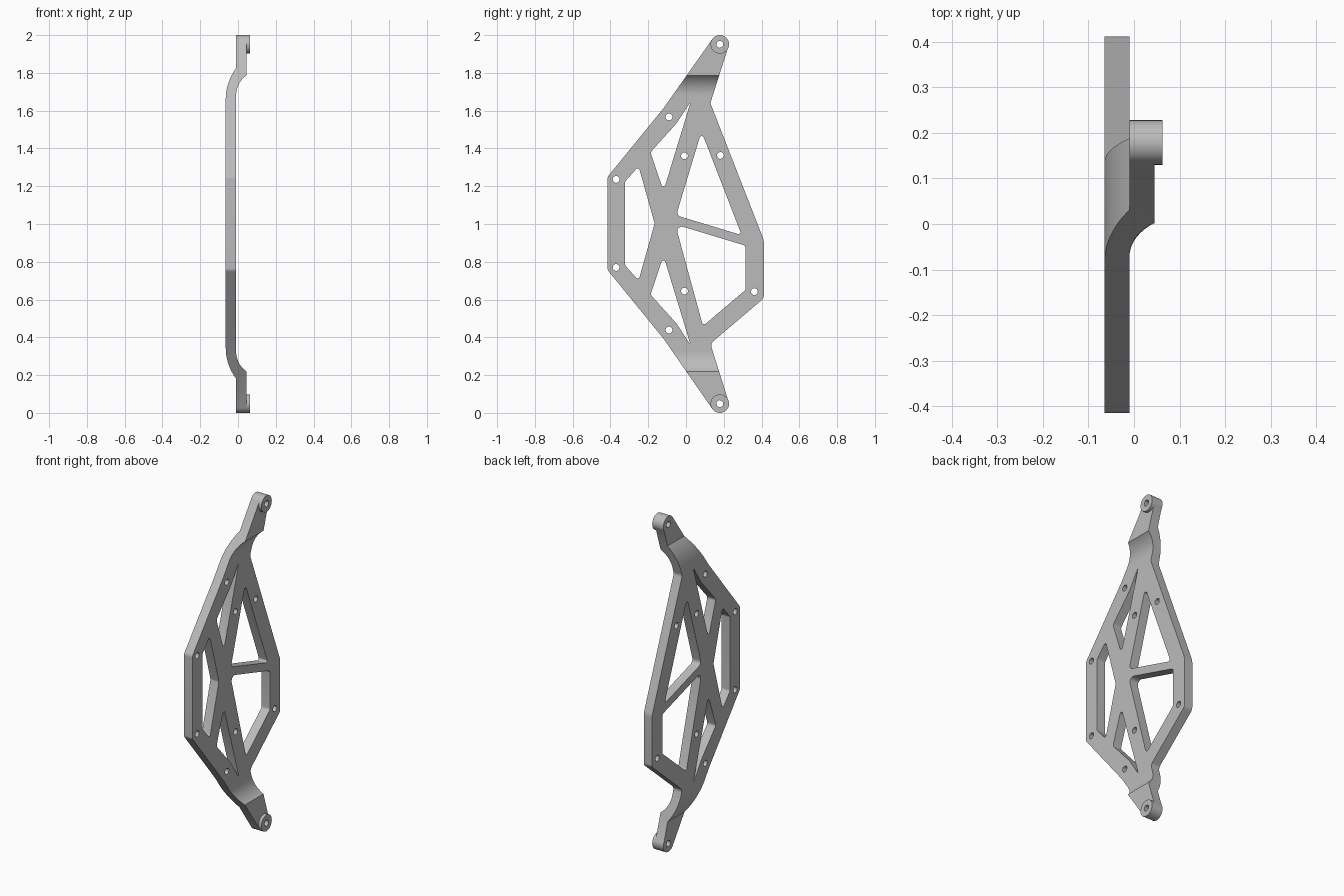
import bpy, bmesh, math
from mathutils import Vector

if "Cube" in bpy.data.objects:
    bpy.data.objects.remove(bpy.data.objects["Cube"], do_unlink=True)

MID = 1.003          # height of the mirror line of the back half
BOSS_Y, BOSS_R = 0.179, 0.049
BOSS_Z = (BOSS_R, 2 - BOSS_R)

grey = bpy.data.materials.new("satin grey")
grey.use_nodes = True
COLOUR = (0.5, 0.5, 0.5, 1)
grey.diffuse_color = COLOUR
grey.node_tree.nodes["Principled BSDF"].inputs["Base Color"].default_value = COLOUR


def rounded(points, radius):
    """Round each corner of a polygon; a third value overrides the radius."""
    out = []
    for i, p in enumerate(points):
        r = p[2] if len(p) > 2 else radius
        c = Vector(p[:2])
        a = Vector(points[i - 1][:2]) - c
        b = Vector(points[(i + 1) % len(points)][:2]) - c
        half = a.angle(b) / 2
        if r == 0 or half > 1.5:
            out.append(c)
            continue
        t = min(r / math.tan(half), 0.45 * a.length, 0.45 * b.length)
        r = t * math.tan(half)
        a.normalize()
        b.normalize()
        mid = (a + b).normalized()
        centre = c + mid * (r / math.sin(half))
        start, end = c + a * t - centre, c + b * t - centre
        sweep = start.angle_signed(end)
        for k in range(7):
            ang = -sweep * k / 6
            out.append(centre + Vector((start.x * math.cos(ang) - start.y * math.sin(ang),
                                        start.x * math.sin(ang) + start.y * math.cos(ang))))
    return out


def circle(y, z, r, n=40):
    return [(y + r * math.cos(math.tau * k / n), z + r * math.sin(math.tau * k / n)) for k in range(n)]


def flip(points):
    return [(p[0], 2 * MID - p[1], *p[2:]) for p in reversed(points)]


def prisms(name, shapes, lo, hi, axis="X"):
    """Extrude closed outlines between lo and hi along an axis."""
    bm = bmesh.new()
    for shape in shapes:
        def place(d):
            return [bm.verts.new((d, p[0], p[1]) if axis == "X" else (p[0], d, p[1])) for p in shape]
        low, high = place(lo), place(hi)
        bm.faces.new(low)
        bm.faces.new(high)
        for i in range(len(low)):
            bm.faces.new((low[i - 1], low[i], high[i], high[i - 1]))
    bmesh.ops.recalc_face_normals(bm, faces=bm.faces)
    mesh = bpy.data.meshes.new(name)
    bm.to_mesh(mesh)
    bm.free()
    ob = bpy.data.objects.new(name, mesh)
    bpy.context.collection.objects.link(ob)
    mesh.materials.append(grey)
    return ob


def combine(target, tool, operation):
    mod = target.modifiers.new(operation, "BOOLEAN")
    mod.operation, mod.solver, mod.object = operation, "EXACT", tool
    bpy.context.view_layer.objects.active = target
    bpy.ops.object.modifier_apply(modifier=mod.name)
    bpy.data.objects.remove(tool, do_unlink=True)


def bend(x, z0, z1, step=0.055, n=14):
    """Arc that leaves the flat plate smoothly and ends one step outward."""
    h = z1 - z0
    r = (step * step + h * h) / (2 * step)
    end = math.asin(h / r)
    return [(x + r - r * math.cos(end * k / n), z0 + r * math.sin(end * k / n)) for k in range(n + 1)]


# Side profile: flat plate with both ends stepped outward
back = bend(-0.065, 1.66, 1.825) + [(-0.01, 2.1)]
front = bend(-0.01, 1.68, 1.787) + [(0.045, 2.1)]
profile = flip(back) + back + front[::-1] + flip(front)[::-1]
brace = prisms("side_brace", [profile], -0.6, 0.6, "Y")

# Outer silhouette
outline = rounded([
    (0.138, 1.977, 0), (-0.119, 1.613), (-0.415, 1.25), (-0.415, 0.756), (-0.119, 0.393),
    (0.138, 0.023, 0), (0.226, 0.058, 0), (0.129, 0.366), (0.412, 0.607),
    (0.412, 0.915, 0.08), (0.129, 1.64), (0.226, 1.944, 0)], 0.03)
combine(brace, prisms("silhouette", [outline], -0.3, 0.3), "INTERSECT")

# Round mounting bosses at both tips
bosses = prisms("bosses", [circle(BOSS_Y, z, BOSS_R) for z in BOSS_Z], -0.01, 0.063)
combine(brace, bosses, "UNION")

# Truss windows
sliver = [(0.025, 1.648, 0.002), (-0.05, 1.533, 0.1), (-0.188, 1.38), (-0.119, 1.175, 0.011)]
side_window = [(-0.322, 1.225), (-0.251, 1.305, 0.011), (-0.166, MID),
               (-0.251, 2 * MID - 1.305, 0.011), (-0.322, 2 * MID - 1.225)]
upper_window = [(0.082, 1.49, 0.012), (0.295, 0.941, 0.01), (-0.052, 1.046, 0.025)]
lower_window = [(-0.057, 0.998, 0.025), (0.316, 0.885), (0.316, 0.652), (0.09, 0.46, 0.012)]
windows = [rounded(w, 0.02) for w in (sliver, flip(sliver), side_window, upper_window, lower_window)]

# Screw holes
spots = [(0.182, 1.363), (0.362, 0.642)] + [(BOSS_Y, z) for z in BOSS_Z]
for y, z in ((-0.09, 1.567), (-0.37, 1.236), (-0.008, 1.361)):
    spots += [(y, z), (y, 2 * MID - z)]
holes = [circle(y, z, 0.018, 24) for y, z in spots]
combine(brace, prisms("openings", windows + holes, -0.3, 0.3), "DIFFERENCE")

# Smooth shading with crisp edges
bpy.ops.object.select_all(action="DESELECT")
brace.select_set(True)
bpy.context.view_layer.objects.active = brace
bpy.ops.object.shade_smooth_by_angle(angle=math.radians(30))
